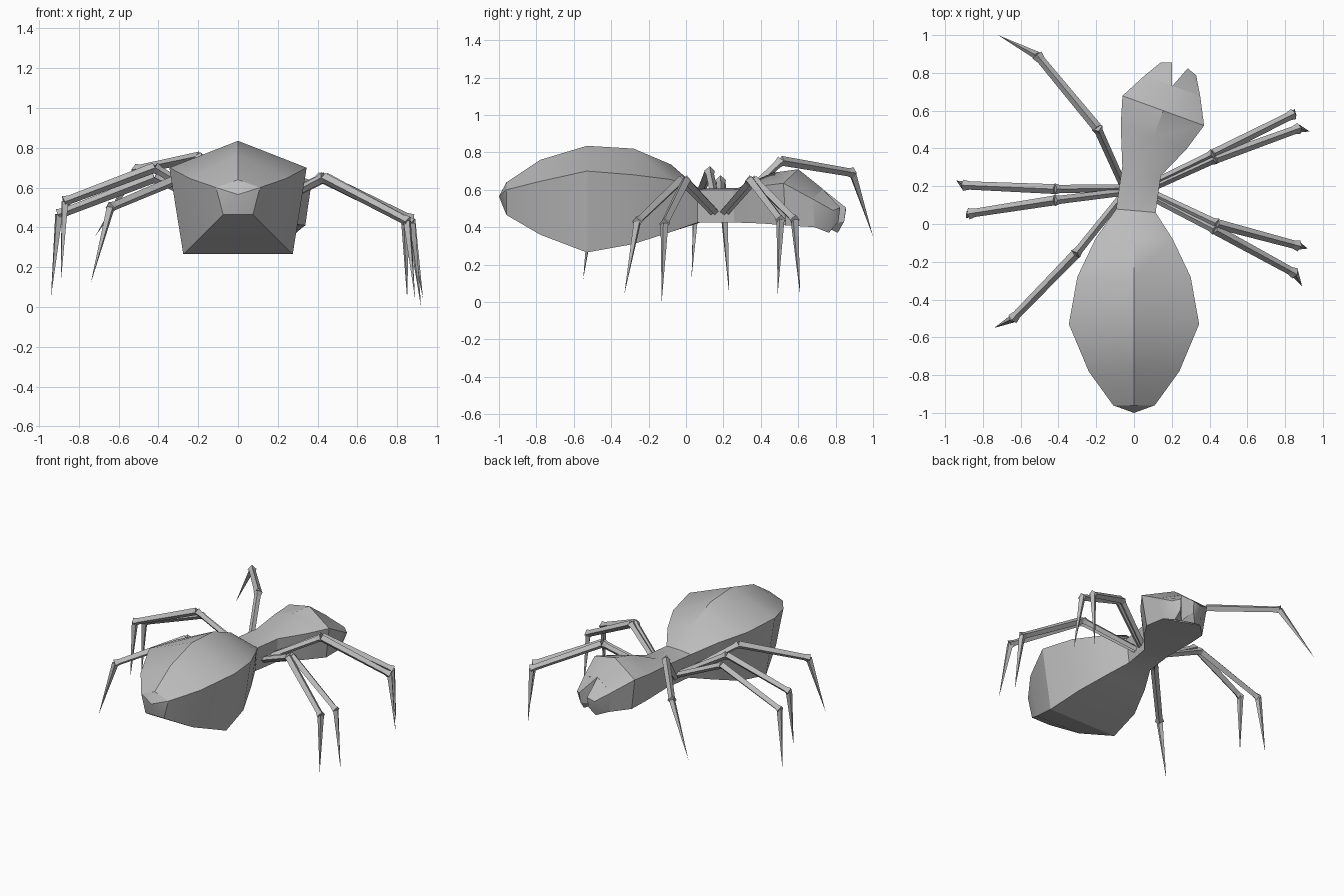
import bpy, bmesh, math
from mathutils import Vector

if "Cube" in bpy.data.objects:
    bpy.data.objects.remove(bpy.data.objects["Cube"])

GREY = bpy.data.materials.new("plain grey")
GREY.use_nodes = True
COLOUR = (0.5, 0.5, 0.5, 1)
GREY.diffuse_color = COLOUR
GREY.node_tree.nodes["Principled BSDF"].inputs["Base Color"].default_value = COLOUR


def finish(bm, name, smooth=True):
    bmesh.ops.recalc_face_normals(bm, faces=bm.faces)
    mesh = bpy.data.meshes.new(name)
    bm.to_mesh(mesh)
    bm.free()
    mesh.materials.append(GREY)
    ob = bpy.data.objects.new(name, mesh)
    bpy.context.collection.objects.link(ob)
    if smooth:
        bpy.ops.object.select_all(action="DESELECT")
        bpy.context.view_layer.objects.active = ob
        ob.select_set(True)
        bpy.ops.object.shade_smooth_by_angle(angle=math.radians(30))
    return ob


def bridge(bm, rings):
    for a, b in zip(rings, rings[1:]):
        n = len(a)
        for i in range(n):
            j = (i + 1) % n
            bm.faces.new((a[i], a[j], b[j], b[i]))


def fan(bm, ring, point):
    tip = bm.verts.new(point)
    for i, v in enumerate(ring):
        bm.faces.new((v, ring[(i + 1) % len(ring)], tip))


# Head frame: turned to one side of the body axis
YAW = math.radians(20)
HEAD = Vector((0.155, 0.6, 0))


def head_point(u, t, z):
    return HEAD + Vector((u * math.cos(YAW) + t * math.sin(YAW),
                          t * math.cos(YAW) - u * math.sin(YAW), z))


# Body: five-sided sections running from abdomen through waist to head
def section(bm, x, y, yaw, side, base, z_top, z_side, z_base):
    pts = [(0, z_top), (side, z_side), (base, z_base), (-base, z_base), (-side, z_side)]
    return [bm.verts.new((x + u * math.cos(yaw), y - u * math.sin(yaw), z)) for u, z in pts]


abdomen = [  # y, side half width, base half width, top, side and base heights
    (-0.96, 0.11, 0.075, 0.64, 0.60, 0.465),
    (-0.78, 0.24, 0.18, 0.76, 0.645, 0.36),
    (-0.53, 0.345, 0.275, 0.835, 0.70, 0.265),
    (-0.28, 0.30, 0.24, 0.82, 0.68, 0.31),
    (-0.08, 0.205, 0.16, 0.735, 0.655, 0.375),
]
head = [  # distance along head axis, then as above
    (-0.15, 0.185, 0.16, 0.69, 0.62, 0.42),
    (0.0, 0.23, 0.195, 0.71, 0.635, 0.41),
    (0.14, 0.157, 0.13, 0.605, 0.55, 0.40),
]
bm = bmesh.new()
rings = [section(bm, 0, y, 0, *size) for y, *size in abdomen]
rings.append(section(bm, 0.01, 0.07, math.radians(5), 0.105, 0.085, 0.605, 0.60, 0.425))
rings.append(section(bm, 0.04, 0.28, math.radians(14), 0.105, 0.09, 0.61, 0.60, 0.425))
for t, *size in head:
    c = head_point(0, t, 0)
    rings.append(section(bm, c.x, c.y, YAW, *size))
bridge(bm, rings)
fan(bm, rings[0], (0, -1.0, 0.565))
bm.faces.new(rings[-1])
finish(bm, "body")

# Jaws: a mirrored pair of hooked wedges with a notch between
for side, label in ((1, "left"), (-1, "right")):
    bm = bmesh.new()
    for u, t, z in ((0, 0.138, 0.605), (0.157, 0.14, 0.55), (0.13, 0.14, 0.40),
                    (0, 0.138, 0.41), (0.045, 0.255, 0.505), (0.1, 0.235, 0.49),
                    (0.045, 0.245, 0.43), (0.07, 0.20, 0.37)):
        bm.verts.new(head_point(side * u, t, z))
    bmesh.ops.convex_hull(bm, input=bm.verts)
    finish(bm, label + "_jaw")


# Legs: four-sided thigh and shin with flared joints, and a spike foot
def diamond(bm, centre, axis, radius):
    across = axis.cross(Vector((0, 0, 1))).normalized()
    up = across.cross(axis).normalized()
    return [bm.verts.new(centre + radius * d) for d in (across, up, -across, -up)]


def segment(bm, a, b, profile):
    axis = b - a
    rings = [diamond(bm, a.lerp(b, f), axis, r) for f, r in profile]
    bridge(bm, rings)
    bm.faces.new(rings[0])
    bm.faces.new(rings[-1])


def leg(name, *points):
    root, knee, ankle, tip = [Vector(p) for p in points]
    bm = bmesh.new()
    segment(bm, root, knee, ((0, 0.02), (0.93, 0.022), (1, 0.03)))
    segment(bm, knee, ankle, ((0, 0.026), (0.94, 0.022), (1.01, 0.03)))
    base = diamond(bm, ankle, tip - ankle, 0.022)
    bm.faces.new(base)
    fan(bm, base, tip)
    finish(bm, name, smooth=False)


leg("left_rear_leg", (0.09, 0.21, 0.47), (0.42, 0.37, 0.65), (0.84, 0.58, 0.44), (0.85, 0.61, 0.04))
leg("left_mid_rear_leg", (0.09, 0.19, 0.47), (0.43, 0.345, 0.65), (0.87, 0.505, 0.44), (0.93, 0.49, 0.04))
leg("left_mid_front_leg", (0.08, 0.17, 0.47), (0.44, 0.0, 0.65), (0.87, -0.115, 0.42), (0.92, -0.13, 0.0))
leg("left_front_leg", (0.08, 0.15, 0.47), (0.43, -0.03, 0.65), (0.85, -0.26, 0.43), (0.89, -0.33, 0.04))
leg("right_rear_leg", (-0.06, 0.21, 0.47), (-0.195, 0.51, 0.755), (-0.51, 0.89, 0.69), (-0.72, 1.0, 0.35))
leg("right_mid_rear_leg", (-0.05, 0.19, 0.48), (-0.42, 0.185, 0.65), (-0.90, 0.205, 0.465), (-0.94, 0.23, 0.05))
leg("right_mid_front_leg", (-0.05, 0.17, 0.48), (-0.42, 0.125, 0.70), (-0.87, 0.055, 0.53), (-0.89, 0.03, 0.13))
leg("right_front_leg", (-0.06, 0.15, 0.47), (-0.31, -0.16, 0.64), (-0.64, -0.50, 0.50), (-0.74, -0.55, 0.12))
